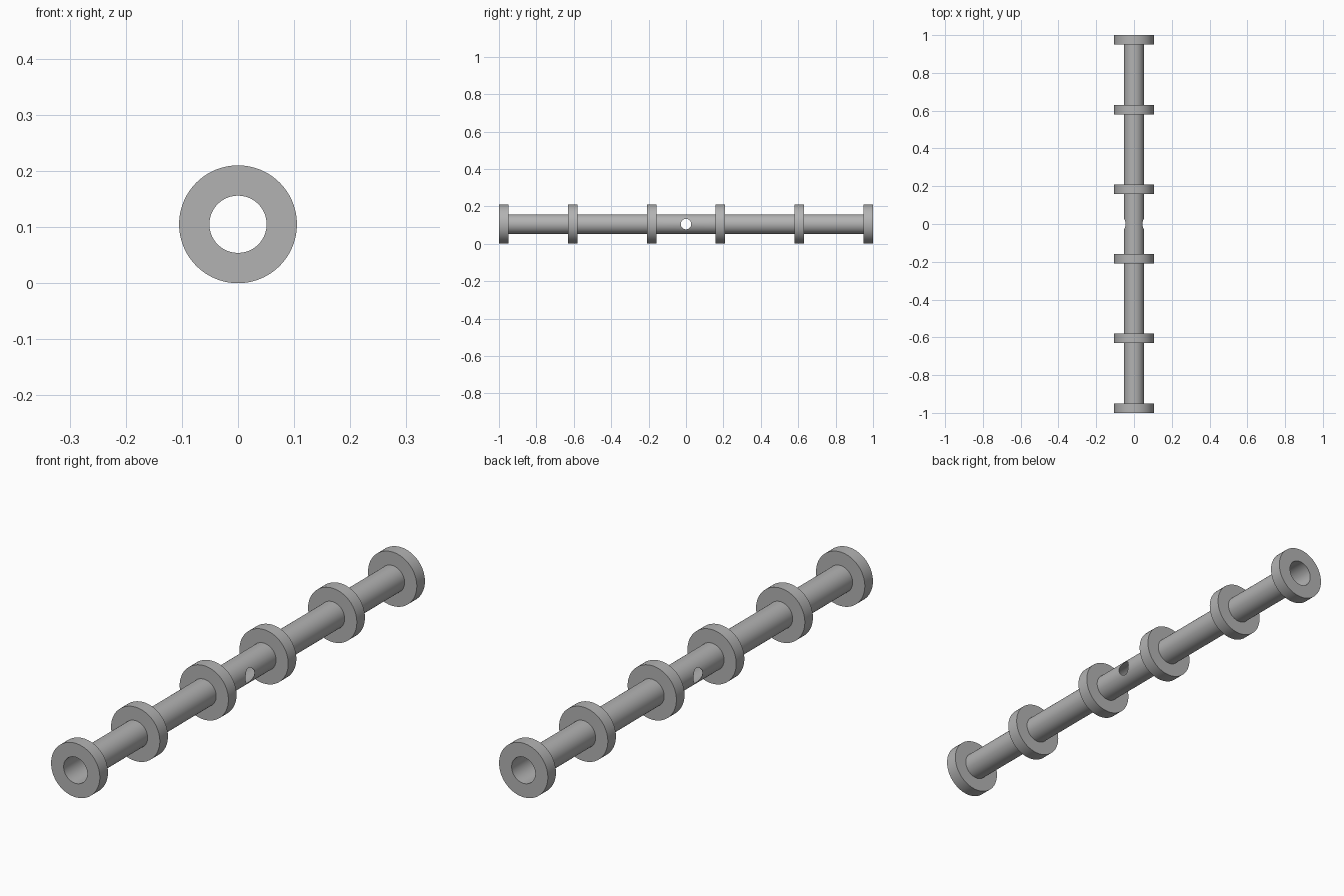
import bpy
import bmesh
import math
from mathutils import Matrix, Vector

cube = bpy.data.objects.get("Cube")
if cube:
    bpy.data.objects.remove(cube, do_unlink=True)

SIDES = 96
COLLAR_R, TUBE_R, BORE_R = 0.105, 0.0525, 0.051
COLLAR_HALF = 0.025
COLLARS = [-0.975, -0.606, -0.184, 0.184, 0.606, 0.975]
HOLE_R = 0.028

# Single flat grey
grey = bpy.data.materials.new("plain grey")
grey.use_nodes = True
COLOR = (0.45, 0.45, 0.45, 1)
grey.diffuse_color = COLOR
grey.node_tree.nodes["Principled BSDF"].inputs["Base Color"].default_value = COLOR


def make_object(name, bm):
    bmesh.ops.recalc_face_normals(bm, faces=bm.faces)
    mesh = bpy.data.meshes.new(name)
    bm.to_mesh(mesh)
    bm.free()
    obj = bpy.data.objects.new(name, mesh)
    bpy.context.collection.objects.link(obj)
    mesh.materials.append(grey)
    return obj


# Half section of the hollow shaft: (radius, y), stepping out at each collar
profile = [(BORE_R, -1)]
for y in COLLARS:
    a, b = y - COLLAR_HALF, y + COLLAR_HALF
    if y > COLLARS[0]:
        profile.append((TUBE_R, a))
    profile += [(COLLAR_R, a), (COLLAR_R, b)]
    if y < COLLARS[-1]:
        profile.append((TUBE_R, b))
profile.append((BORE_R, 1))

# Revolve the closed section around the long axis
bm = bmesh.new()
verts = [bm.verts.new((r, y, 0)) for r, y in profile]
edges = [bm.edges.new((v, verts[i - 1])) for i, v in enumerate(verts)]
bmesh.ops.spin(bm, geom=verts + edges, cent=(0, 0, 0), axis=(0, 1, 0),
               angle=math.tau, steps=SIDES, use_merge=True)
bmesh.ops.remove_doubles(bm, verts=bm.verts, dist=1e-5)
bmesh.ops.translate(bm, verts=bm.verts, vec=Vector((0, 0, COLLAR_R)))
shaft = make_object("collared_shaft", bm)

# Cross hole through both walls at mid length
bm = bmesh.new()
bmesh.ops.create_cone(bm, cap_ends=True, segments=48, radius1=HOLE_R, radius2=HOLE_R,
                      depth=0.3, matrix=Matrix.Translation((0, 0, COLLAR_R))
                      @ Matrix.Rotation(math.pi / 2, 4, "Y"))
cutter = make_object("cross_hole_cutter", bm)
cutter.hide_render = True
cutter.hide_set(True)

cut = shaft.modifiers.new("cross hole", "BOOLEAN")
cut.operation = "DIFFERENCE"
cut.solver = "EXACT"
cut.object = cutter

# Bake the cut, drop the cutter, then shade smooth with crisp rims
bpy.ops.object.select_all(action="DESELECT")
bpy.context.view_layer.objects.active = shaft
shaft.select_set(True)
bpy.ops.object.modifier_apply(modifier=cut.name)
bpy.data.objects.remove(cutter, do_unlink=True)
bpy.ops.object.shade_smooth_by_angle(angle=math.radians(30))
